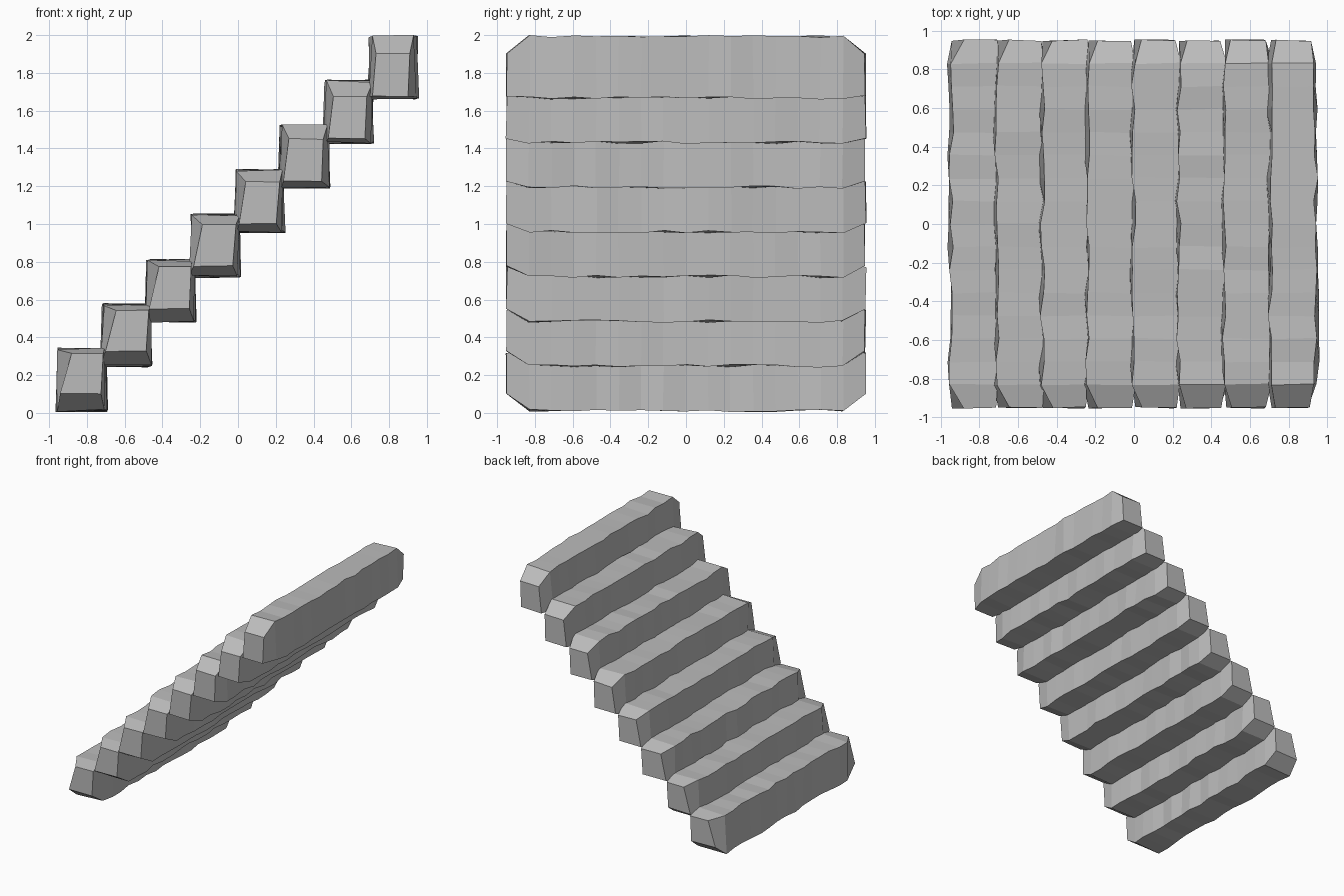
import bpy
import bmesh
import random

random.seed(7)
cube = bpy.data.objects.get("Cube")
if cube:
    bpy.data.objects.remove(cube)

# Plain stone colour
stone = bpy.data.materials.new("grey_stone")
stone.use_nodes = True
GREY = (0.5, 0.5, 0.5, 1)
stone.diffuse_color = GREY
stone.node_tree.nodes["Principled BSDF"].inputs["Base Color"].default_value = GREY

STEPS = 8
PITCH_X, PITCH_Z = 0.2355, 0.2365
RINGS = 15
BODY, END = 0.83, 0.95


def jitter(amount):
    return random.uniform(-amount, amount)


def step_section(i):
    """Corners of the full cross-section, counter-clockwise from low left."""
    x, z = -0.955 + PITCH_X * i, 0.012 + PITCH_Z * i
    return [(x, z), (x + 0.254, z), (x + 0.248, z + 0.326), (x + 0.01, z + 0.326)]


def end_section(i):
    """Worn end: low steps lose their underside, high steps lose their top."""
    t = i / (STEPS - 1)
    (x, z), (xr, _), (_, zt), _ = step_section(i)
    low, high = z + 0.09 - 0.08 * t, zt - 0.02 - 0.07 * t
    right = xr - 0.02 - 0.025 * t
    return [(x + 0.015, low), (right, low), (right + 0.012, high), (x + 0.075 - 0.035 * t, high)]


def build_step(i):
    bm = bmesh.new()
    stations = [(-END, end_section(i), 0.005)]
    for k in range(RINGS):
        stations.append((-BODY + 2 * BODY * k / (RINGS - 1), step_section(i), 0.013))
    stations.append((END, end_section(i), 0.005))

    # Uneven rings along the length of the step
    rings = []
    for y, corners, rough in stations:
        ring = [bm.verts.new((x + jitter(rough), y + jitter(0.005), z + jitter(rough * 0.6)))
                for x, z in corners]
        rings.append(ring)
    for a, b in zip(rings, rings[1:]):
        for j in range(4):
            n = (j + 1) % 4
            bm.faces.new((a[j], a[n], b[n], b[j]))
    bm.faces.new(rings[0])
    bm.faces.new(rings[-1])
    bmesh.ops.recalc_face_normals(bm, faces=bm.faces)

    mesh = bpy.data.meshes.new(f"stair_step_{i + 1}")
    bm.to_mesh(mesh)
    bm.free()
    mesh.materials.append(stone)
    obj = bpy.data.objects.new(f"stair_step_{i + 1}", mesh)
    bpy.context.collection.objects.link(obj)


# Flight of stairs climbing towards +x
for i in range(STEPS):
    build_step(i)
